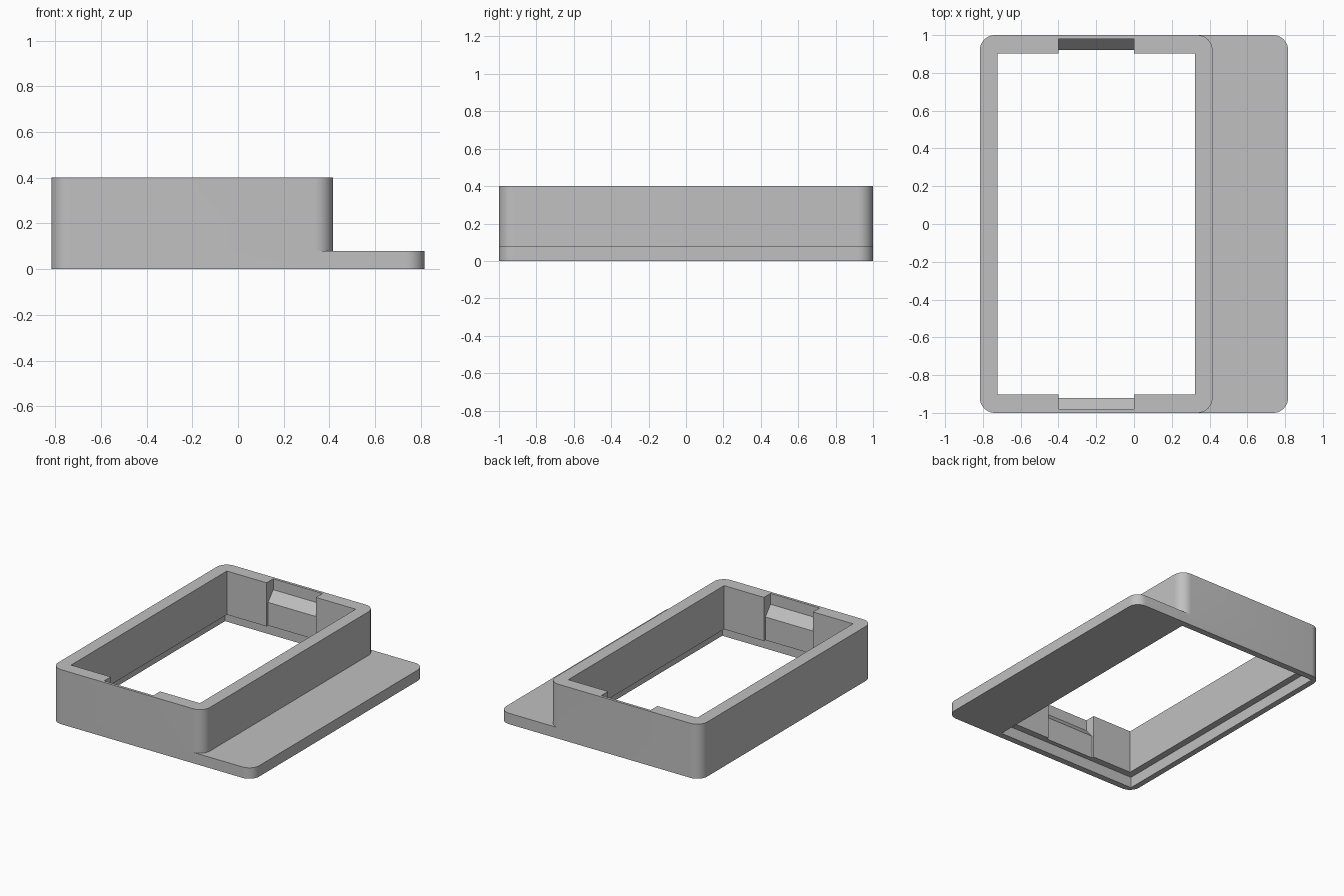
import bpy
import bmesh
import math

cube = bpy.data.objects.get("Cube")
if cube:
    bpy.data.objects.remove(cube, do_unlink=True)

grey = bpy.data.materials.new("light_grey")
grey.use_nodes = True
COLOUR = (0.53, 0.53, 0.53, 1)
grey.diffuse_color = COLOUR
grey.node_tree.nodes["Principled BSDF"].inputs["Base Color"].default_value = COLOUR

SIDE = 0.816       # outer half width
RIGHT = 0.416      # right side of the raised frame
CORNER = 0.08      # corner radius


def prism(name, outline, offset):
    """Extrude a closed 3D outline along an offset."""
    bm = bmesh.new()
    face = bm.faces.new([bm.verts.new(p) for p in outline])
    extruded = bmesh.ops.extrude_face_region(bm, geom=[face])["geom"]
    bmesh.ops.translate(bm, vec=offset,
                        verts=[v for v in extruded if isinstance(v, bmesh.types.BMVert)])
    bmesh.ops.recalc_face_normals(bm, faces=bm.faces)
    mesh = bpy.data.meshes.new(name)
    bm.to_mesh(mesh)
    bm.free()
    mesh.materials.append(grey)
    obj = bpy.data.objects.new(name, mesh)
    bpy.context.collection.objects.link(obj)
    return obj


def block(name, x0, x1, half_y, z0, z1, radius=0, steps=10):
    """Upright block, with rounded vertical corners if a radius is given."""
    outline = []
    corners = [(x1, half_y), (x0, half_y), (x0, -half_y), (x1, -half_y)]
    for i, (x, y) in enumerate(corners):
        if not radius:
            outline.append((x, y, z0))
            continue
        cx = x - math.copysign(radius, x - (x0 + x1) / 2)
        cy = y - math.copysign(radius, y)
        for s in range(steps + 1):
            a = math.pi / 2 * (i + s / steps)
            outline.append((cx + radius * math.cos(a), cy + radius * math.sin(a), z0))
    return prism(name, outline, (0, 0, z1 - z0))


def combine(target, other, operation):
    mod = target.modifiers.new(other.name, "BOOLEAN")
    mod.operation = operation
    mod.solver = "EXACT"
    mod.object = other
    bpy.ops.object.select_all(action="DESELECT")
    bpy.context.view_layer.objects.active = target
    target.select_set(True)
    bpy.ops.object.modifier_apply(modifier=mod.name)
    bpy.data.objects.remove(other, do_unlink=True)


# Raised frame joined to the wide base plate
frame = block("bezel_frame", -SIDE, RIGHT, 1, 0, 0.4, CORNER)
combine(frame, block("base_plate", -SIDE, SIDE, 1, 0, 0.08, CORNER), "UNION")

# Central opening and the wider rebate underneath
combine(frame, block("opening_cutter", -0.723, 0.323, 0.903, -0.2, 0.6), "DIFFERENCE")
combine(frame, block("rebate_cutter", -0.773, 0.373, 0.953, -0.2, 0.08), "DIFFERENCE")

# Clip notches with a sloping shoulder in the front and back walls
notch = [(0.8, 0.04), (0.92, 0.04), (0.92, 0.25), (0.98, 0.32), (0.98, 0.5), (0.8, 0.5)]
for side in (-1, 1):
    cutter = prism("notch_cutter", [(-0.4, side * y, z) for y, z in notch], (0.4, 0, 0))
    combine(frame, cutter, "DIFFERENCE")

bpy.ops.object.shade_smooth_by_angle(angle=math.radians(30))
